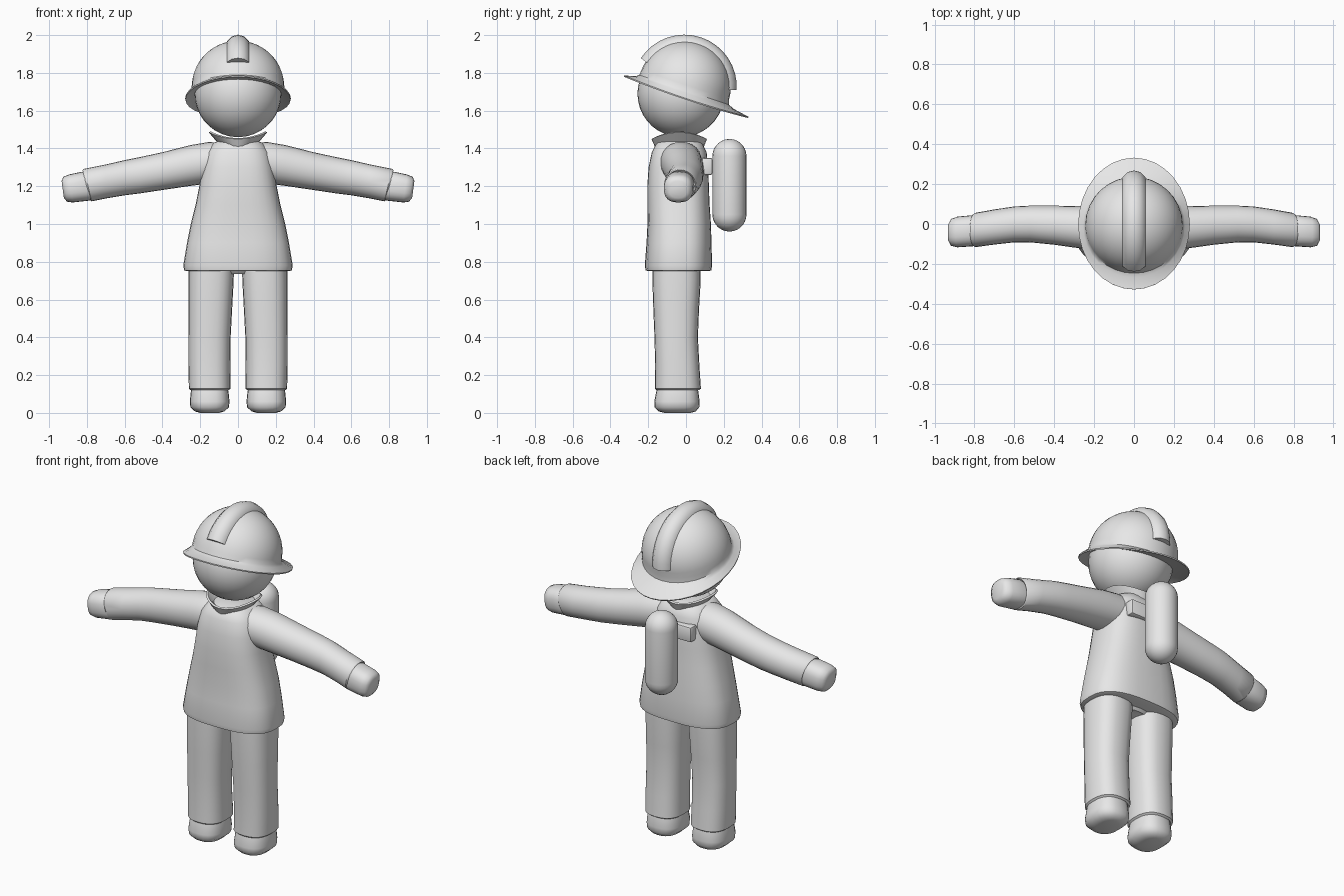
import bpy, bmesh, math
from mathutils import Matrix, Vector

if "Cube" in bpy.data.objects:
    bpy.data.objects.remove(bpy.data.objects["Cube"], do_unlink=True)

# Single matte grey for every part
grey = bpy.data.materials.new("plain_grey")
grey.diffuse_color = (0.8, 0.8, 0.8, 1)
grey.use_nodes = True
grey.node_tree.nodes["Principled BSDF"].inputs["Base Color"].default_value = (0.8, 0.8, 0.8, 1)


def finish(name, bm, mirror=False, angle=40):
    bmesh.ops.recalc_face_normals(bm, faces=bm.faces)
    mesh = bpy.data.meshes.new(name)
    bm.to_mesh(mesh)
    bm.free()
    for f in mesh.polygons:
        f.use_smooth = True
    mesh.set_sharp_from_angle(angle=math.radians(angle))
    mesh.materials.append(grey)
    ob = bpy.data.objects.new(name, mesh)
    bpy.context.collection.objects.link(ob)
    if mirror:
        ob.modifiers.new("Mirror", 'MIRROR')
    return ob


def loft(name, rings, n=24, p=2.0, matrix=Matrix(), mirror=False, angle=40):
    """Skin rings (cx, cy, z, rx, ry, side_lift, tilt) with superellipse outlines."""
    bm = bmesh.new()
    loops = []
    for ring in rings:
        cx, cy, z, rx, ry, lift, tilt = (tuple(ring) + (0, 0))[:7]
        loop = []
        for i in range(n):
            a = math.tau * i / n
            c, s = math.cos(a), math.sin(a)
            u = math.copysign(abs(c) ** (2 / p), c)
            v = math.copysign(abs(s) ** (2 / p), s)
            co = Vector((cx + rx * u, cy + ry * v, z + lift * u * u + tilt * u))
            loop.append(bm.verts.new(matrix @ co))
        loops.append(loop)
    for a, b in zip(loops, loops[1:]):
        for i in range(n):
            j = (i + 1) % n
            bm.faces.new((a[i], a[j], b[j], b[i]))
    bm.faces.new(loops[0])
    bm.faces.new(loops[-1])
    return finish(name, bm, mirror, angle)


def dome_rings(cx, cy, cz, r, a0, a1, steps):
    """Rings along a sphere from latitude a0 to a1 in degrees."""
    angles = [math.radians(a0 + (a1 - a0) * i / steps) for i in range(steps + 1)]
    return [(cx, cy, cz + r * math.sin(a), r * math.cos(a), r * math.cos(a)) for a in angles]


# Coat body, flared at the hem
loft("coat", [
    (0, -0.04, 0.75, 0.27, 0.16),
    (0, -0.04, 0.755, 0.285, 0.174),
    (0, -0.04, 0.78, 0.29, 0.178),
    (0, -0.037, 0.9, 0.27, 0.172),
    (0, -0.036, 1.0, 0.25, 0.168),
    (0, -0.04, 1.1, 0.225, 0.165),
    (0, -0.042, 1.2, 0.205, 0.163),
    (0, -0.04, 1.3, 0.19, 0.158),
    (0, -0.036, 1.38, 0.17, 0.145),
    (0, -0.035, 1.43, 0.13, 0.12),
    (0, -0.035, 1.44, 0.1, 0.1)], n=32, p=2.7)

# Hips, just showing between the legs
loft("hips", [(0, -0.04, 0.735, 0.12, 0.08), (0, -0.04, 0.78, 0.2, 0.12)])

# Flared collar, open at the top
loft("collar", [
    (0, -0.035, 1.41, 0.09, 0.13),
    (0, -0.036, 1.45, 0.155, 0.147, 0.035),
    (0, -0.036, 1.455, 0.145, 0.137, 0.035),
    (0, -0.035, 1.43, 0.1, 0.11)], angle=30)

# Sleeves and hands run along x
along_x = Matrix(((0, 0, 1, 0), (0, 1, 0, 0), (1, 0, 0, 0), (0, 0, 0, 1)))
loft("sleeves", [
    (1.33, -0.03, 0.04, 0.09, 0.11),
    (1.325, -0.025, 0.15, 0.11, 0.11),
    (1.31, -0.018, 0.25, 0.108, 0.107),
    (1.28, -0.006, 0.4, 0.1, 0.098),
    (1.258, 0, 0.52, 0.096, 0.092),
    (1.245, -0.002, 0.6, 0.093, 0.09),
    (1.225, -0.015, 0.7, 0.09, 0.088),
    (1.206, -0.03, 0.795, 0.086, 0.086, 0, 0.02),
    (1.206, -0.03, 0.803, 0.08, 0.08, 0, 0.02),
    (1.206, -0.03, 0.79, 0.07, 0.07, 0, 0.02)],
    p=2.1, matrix=along_x, mirror=True)
loft("hands", [
    (1.2, -0.032, 0.77, 0.07, 0.07, 0, 0.015),
    (1.2, -0.034, 0.81, 0.077, 0.078, 0, 0.015),
    (1.188, -0.04, 0.885, 0.074, 0.077, 0, 0.01),
    (1.184, -0.042, 0.915, 0.066, 0.068, 0, 0.01),
    (1.183, -0.042, 0.928, 0.045, 0.045, 0, 0.006)],
    p=2.5, matrix=along_x, mirror=True, angle=60)

# Trouser legs with a cuff edge
loft("legs", [
    (0.15, -0.045, 0.135, 0.09, 0.1),
    (0.15, -0.044, 0.12, 0.1, 0.112),
    (0.15, -0.043, 0.128, 0.11, 0.122),
    (0.152, -0.046, 0.25, 0.111, 0.117),
    (0.151, -0.052, 0.4, 0.112, 0.115),
    (0.147, -0.052, 0.55, 0.116, 0.121),
    (0.143, -0.05, 0.7, 0.12, 0.128),
    (0.141, -0.05, 0.78, 0.12, 0.128)], p=2.5, mirror=True)

# Boots, rounded underneath
loft("boots", [
    (0.15, -0.045, 0, 0.05, 0.07),
    (0.15, -0.046, 0.008, 0.078, 0.098),
    (0.15, -0.048, 0.03, 0.102, 0.118),
    (0.15, -0.048, 0.06, 0.105, 0.12),
    (0.15, -0.046, 0.11, 0.1, 0.112),
    (0.15, -0.046, 0.14, 0.095, 0.106)], p=2.5, mirror=True, angle=60)

# Head
loft("head", dome_rings(0, -0.027, 1.69, 0.23, -88, 88, 18), n=32)

# Helmet: brim and dome share a frame tilted down at the back
tilt = Matrix.Translation((0, 0, 1.67)) @ Matrix.Rotation(math.radians(-18.4), 4, 'X')
loft("helmet", [
    (0, -0.02, 0.02, 0.21, 0.21),
    (0, 0, 0, 0.278, 0.346, -0.012),
    (0, 0, 0.007, 0.28, 0.348, -0.012),
    (0, -0.015, 0.022, 0.255, 0.275),
    (0, -0.022, 0.035, 0.246, 0.25)]
    + dome_rings(0, -0.025, 0.05, 0.245, 3, 88, 12), n=32, matrix=tilt)

# Rounded ridge over the helmet from front to back
curve = bpy.data.curves.new("helmet_ridge", 'CURVE')
curve.dimensions = '3D'
curve.bevel_depth = 0.065
curve.bevel_resolution = 4
curve.use_fill_caps = True
spline = curve.splines.new('POLY')
steps = 16
spline.points.add(steps)
for i, pt in enumerate(spline.points):
    a = math.radians(14 + 152 * i / steps)
    co = tilt @ Vector((0, -0.025 - 0.212 * math.cos(a), 0.05 + 0.212 * math.sin(a)))
    pt.co = (*co, 1)
spline.use_smooth = True
curve.materials.append(grey)
bpy.context.collection.objects.link(bpy.data.objects.new("helmet_ridge", curve))

# Air tank on the back
loft("air_tank", dome_rings(0, 0.23, 1.05, 0.09, -87, 0, 7)
     + dome_rings(0, 0.23, 1.36, 0.09, 0, 87, 7))

# Bracket joining tank and coat
bm = bmesh.new()
bmesh.ops.create_cube(bm, size=1, matrix=Matrix.Translation((0, 0.11, 1.305))
                      @ Matrix.Diagonal((0.26, 0.06, 0.09, 1)))
bmesh.ops.bevel(bm, geom=bm.edges[:], offset=0.01, segments=2, affect='EDGES', profile=0.5)
finish("tank_bracket", bm)
